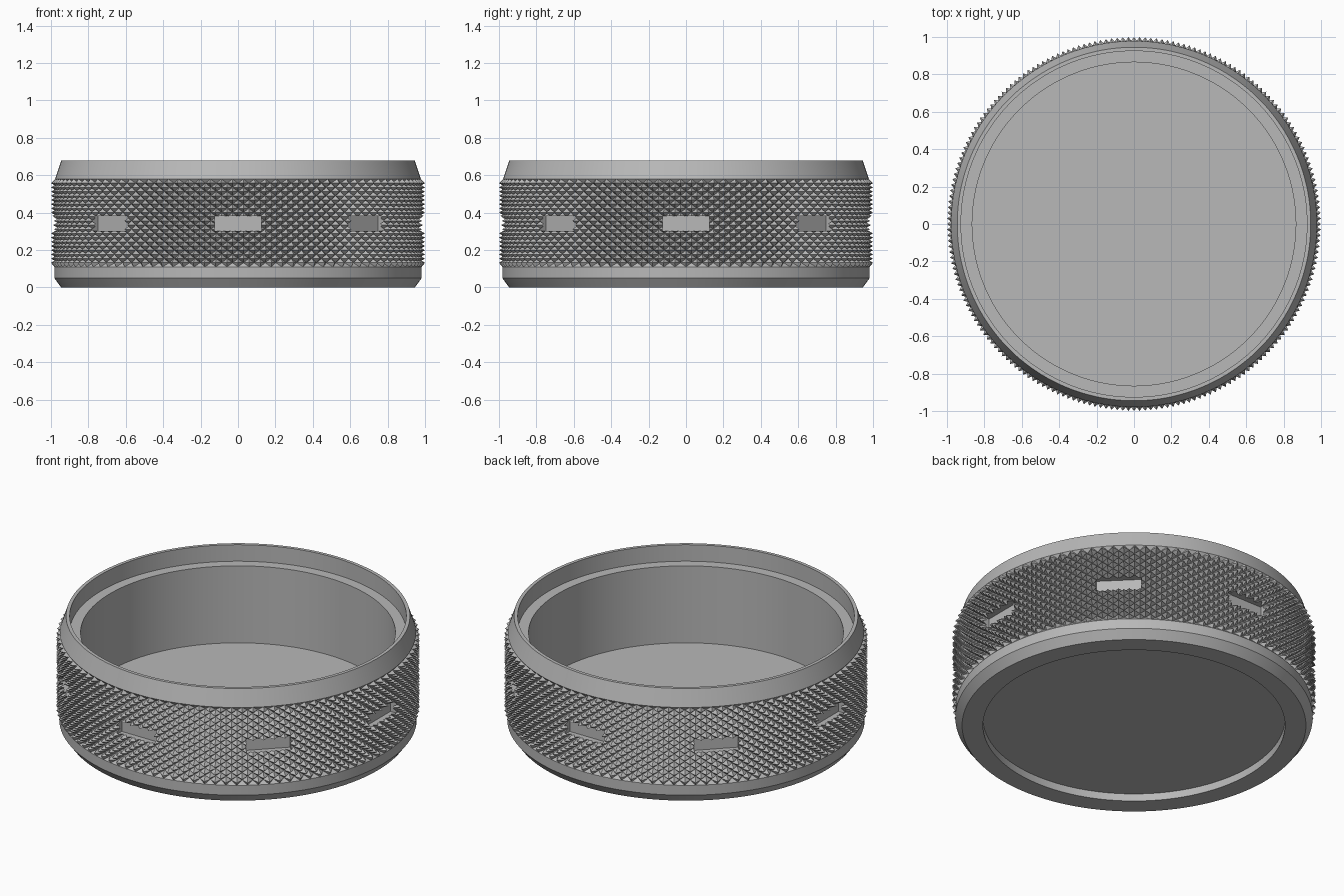
import bpy, bmesh, math
from mathutils import Matrix

cube = bpy.data.objects.get("Cube")
if cube:
    bpy.data.objects.remove(cube, do_unlink=True)

grey = bpy.data.materials.new("plain grey")
grey.use_nodes = True
colour = (0.48, 0.48, 0.48, 1)
grey.diffuse_color = colour
grey.node_tree.nodes["Principled BSDF"].inputs["Base Color"].default_value = colour

SEGMENTS = 208            # two per knurl diamond
ROWS = 20                 # knurl levels
KNURL_LOW, KNURL_HIGH = 0.11, 0.58
VALLEY, PEAK = 0.962, 1.0


def make_object(name, bm):
    bmesh.ops.recalc_face_normals(bm, faces=bm.faces)
    mesh = bpy.data.meshes.new(name)
    bm.to_mesh(mesh)
    bm.free()
    mesh.materials.append(grey)
    obj = bpy.data.objects.new(name, mesh)
    bpy.context.collection.objects.link(obj)
    return obj


# Turned section: underside recess, outer wall with knurl band, lip, ledge, floor
below = [(0.83, 0.045), (0.83, 0), (0.945, 0), (0.982, 0.05), (0.982, KNURL_LOW)]
above = [(0.978, KNURL_HIGH), (0.945, 0.68), (0.925, 0.68), (0.925, 0.58),
         (0.865, 0.58), (0.865, 0.113)]
step = (KNURL_HIGH - KNURL_LOW) / (ROWS + 1)
knurl = [(None, KNURL_LOW + step * (k + 1)) for k in range(ROWS)]
section = below + knurl + above
first = len(below)
last = first + ROWS - 1

bm = bmesh.new()
rings = []
for j, (radius, z) in enumerate(section):
    ring = []
    for i in range(SEGMENTS):
        a = math.tau * i / SEGMENTS
        r = radius if radius else (PEAK if (i + j) % 2 else VALLEY)
        ring.append(bm.verts.new((r * math.cos(a), r * math.sin(a), z)))
    rings.append(ring)

for j in range(len(rings) - 1):
    textured = first - 1 <= j <= last
    for i in range(SEGMENTS):
        n = (i + 1) % SEGMENTS
        a, b, c, d = rings[j][i], rings[j][n], rings[j + 1][n], rings[j + 1][i]
        if not textured:
            bm.faces.new((a, b, c, d))
        elif (i + j) % 2:           # split each cell along its valley
            bm.faces.new((a, b, d))
            bm.faces.new((b, c, d))
        else:
            bm.faces.new((a, b, c))
            bm.faces.new((a, c, d))
bm.faces.new(rings[0])
bm.faces.new(rings[-1])
body = make_object("knurled_cup", bm)

# Eight flat-bottomed slots around the wall
bm = bmesh.new()
for k in range(8):
    place = (Matrix.Rotation(k * math.tau / 8, 4, "Z")
             @ Matrix.Translation((1.035, 0, 0.343))
             @ Matrix.Diagonal((0.2, 0.25, 0.08, 1)))
    bmesh.ops.create_cube(bm, size=1, matrix=place)
cutter = make_object("slot_cutter", bm)
cutter.hide_render = True

cut = body.modifiers.new("slots", "BOOLEAN")
cut.operation = "DIFFERENCE"
cut.solver = "EXACT"
cut.object = cutter
bpy.ops.object.select_all(action="DESELECT")
bpy.context.view_layer.objects.active = body
body.select_set(True)
bpy.ops.object.modifier_apply(modifier="slots")
bpy.data.objects.remove(cutter, do_unlink=True)
bpy.ops.object.shade_smooth_by_angle(angle=math.radians(12))
